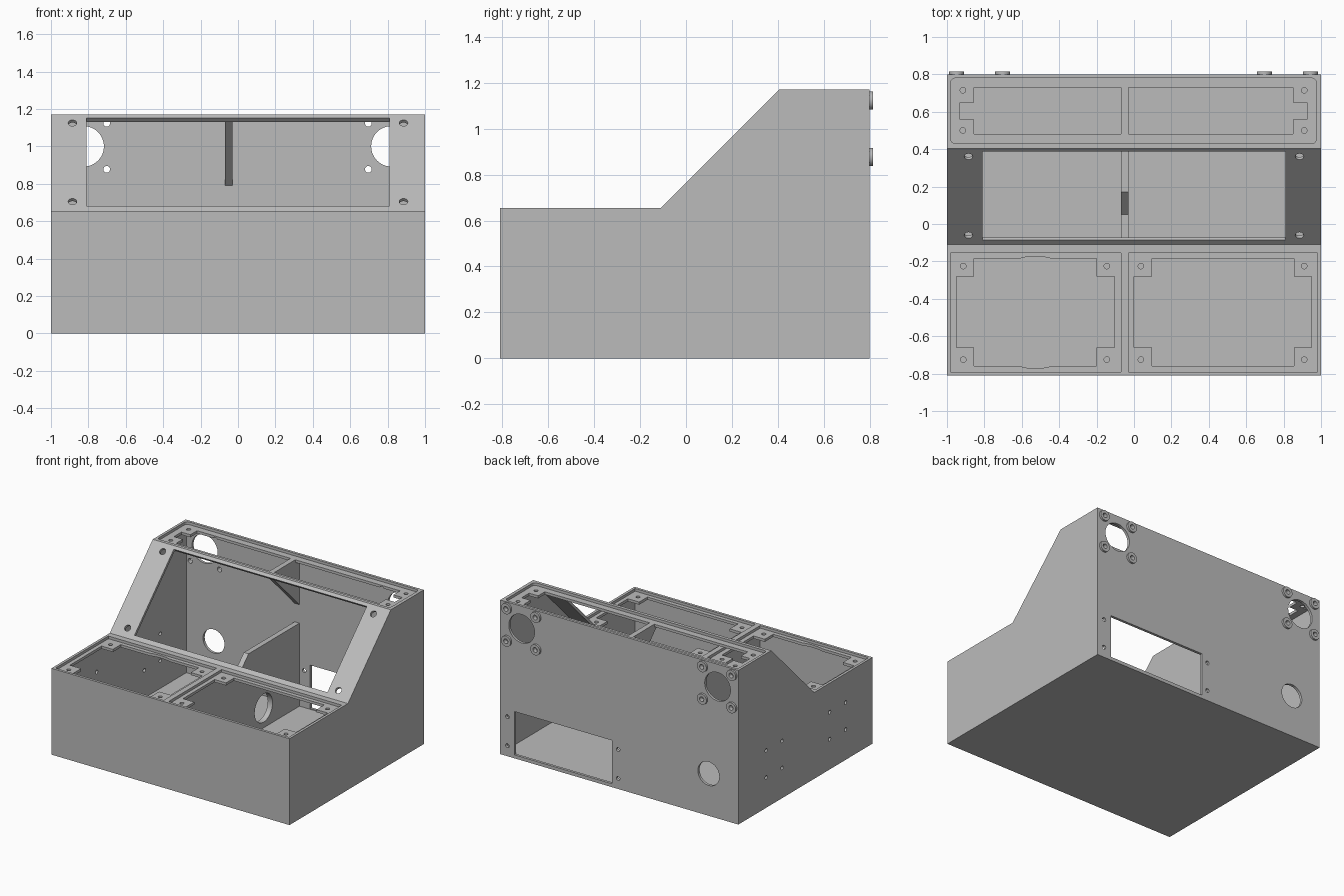
import bpy, bmesh, math
from mathutils import Vector

if "Cube" in bpy.data.objects:
    bpy.data.objects.remove(bpy.data.objects["Cube"], do_unlink=True)

grey = bpy.data.materials.new("plain_grey")
grey.use_nodes = True
GREY = (0.5, 0.5, 0.5, 1)
grey.diffuse_color = GREY
grey.node_tree.nodes["Principled BSDF"].inputs["Base Color"].default_value = GREY

# Planes: origin, two in-plane directions, extrusion direction
R = math.sqrt(0.5)
PLANES = {
    "side": ((0, 0, 0), (0, 1, 0), (0, 0, 1), (1, 0, 0)),
    "back": ((0, 0, 0), (1, 0, 0), (0, 0, 1), (0, 1, 0)),
    "top": ((0, 0, 0), (1, 0, 0), (0, 1, 0), (0, 0, 1)),
    "slope": ((0, 0, 0.765), (1, 0, 0), (0, R, R), (0, -R, R)),
}


def prism(name, plane, pts, lo, hi):
    """Extrude an outline lying in a plane from lo to hi."""
    o, u, v, n = (Vector(a) for a in PLANES[plane])
    bm = bmesh.new()
    face = bm.faces.new([bm.verts.new(o + u * a + v * b + n * lo) for a, b in pts])
    new = bmesh.ops.extrude_face_region(bm, geom=[face])["geom"]
    bmesh.ops.translate(bm, vec=n * (hi - lo),
                        verts=[g for g in new if isinstance(g, bmesh.types.BMVert)])
    bmesh.ops.recalc_face_normals(bm, faces=bm.faces)
    mesh = bpy.data.meshes.new(name)
    bm.to_mesh(mesh)
    bm.free()
    mesh.materials.append(grey)
    obj = bpy.data.objects.new(name, mesh)
    bpy.context.collection.objects.link(obj)
    return obj


def rect(a0, a1, b0, b1):
    return [(a0, b0), (a1, b0), (a1, b1), (a0, b1)]


def circle(a, b, r, n=32):
    return [(a + r * math.cos(math.tau * i / n), b + r * math.sin(math.tau * i / n))
            for i in range(n)]


def rounded(a0, a1, b0, b1, r):
    pts = []
    for k, (a, b) in enumerate(rect(a0 + r, a1 - r, b0 + r, b1 - r)):
        for i in range(6):
            t = math.pi * (1 + k / 2 + i / 10)
            pts.append((a + r * math.cos(t), b + r * math.sin(t)))
    return pts


def cut(obj, plane, pts, lo, hi):
    cutter = prism("cutter", plane, pts, lo, hi)
    cutter.hide_render = True
    mod = obj.modifiers.new("cut", "BOOLEAN")
    mod.operation, mod.solver, mod.object = "DIFFERENCE", "EXACT", cutter
    bpy.context.view_layer.objects.active = obj
    bpy.ops.object.modifier_apply(modifier=mod.name)
    mesh = cutter.data
    bpy.data.objects.remove(cutter, do_unlink=True)
    bpy.data.meshes.remove(mesh)


# Hollow console body
LOW, HIGH = 0.655, 1.17
body = prism("console_body", "side", [(-0.81, 0), (-0.81, LOW), (-0.11, LOW),
             (0.405, HIGH), (0.80, HIGH), (0.80, 0)], -1, 1)
cut(body, "side", [(-0.79, 0.02), (-0.79, 0.615), (-0.122, 0.615),
    (0.393, 1.13), (0.78, 1.13), (0.78, 0.02)], -0.98, 0.98)

# Two front bays: shallow panel seat, cross-shaped opening, corner screw holes
for r0, r1, x0, x1 in ((-0.98, -0.07, -0.95, -0.105), (-0.03, 0.98, 0.0, 0.95)):
    cut(body, "top", rect(r0, r1, -0.79, -0.155), 0.635, 0.7)
    cut(body, "top", rect(x0, x1, -0.66, -0.28), 0.5, 0.7)
    cut(body, "top", rect(x0 + 0.095, x1 - 0.095, -0.76, -0.185), 0.5, 0.7)
    for x in (x0 + 0.037, x1 - 0.04):
        for y in (-0.725, -0.225):
            cut(body, "top", circle(x, y, 0.015, 16), 0.5, 0.7)
cut(body, "top", circle(-0.5275, -0.4725, 0.3, 64), 0.5, 0.7)

# Rear top bay
cut(body, "top", rounded(-0.98, 0.975, 0.43, 0.78, 0.025), 1.15, 1.2)
for x0, x1, n0, n1 in ((-0.855, -0.07, -0.93, -0.8), (-0.03, 0.85, 0.8, 0.925)):
    cut(body, "top", rect(x0, x1, 0.48, 0.73), 1.05, 1.2)
    cut(body, "top", rect(n0, n1, 0.56, 0.65), 1.05, 1.2)
for x in (-0.915, 0.91):
    for y in (0.5, 0.715):
        cut(body, "top", circle(x, y, 0.015, 16), 1.05, 1.2)

# Sloped panel opening and its screw holes
cut(body, "slope", rect(-0.81, 0.81, -0.085 / R, 0.387 / R), -0.1, 0.1)
for x in (-0.885, 0.885):
    for y in (-0.06, 0.36):
        cut(body, "slope", circle(x, y / R, 0.023, 20), -0.1, 0.1)

# Back wall: socket window with screw holes, cable hole
cut(body, "back", rect(0.06, 0.88, 0.026, 0.355), 0.7, 0.9)
for x in (0.01, 0.94):
    for z in (0.08, 0.3):
        cut(body, "back", circle(x, z, 0.015, 16), 0.7, 0.9)
cut(body, "back", circle(-0.75, 0.32, 0.09), 0.7, 0.9)

# Back wall: large ports, each with four raised screw bosses
for side, cx in (("right", -0.825), ("left", 0.82)):
    cut(body, "back", circle(cx, 1.0, 0.108, 48), 0.7, 0.9)
    for dx in (-0.123, 0.123):
        for dz in (-0.123, 0.123):
            x, z = cx + dx, 1.0 + dz
            cut(body, "back", circle(x, z, 0.018, 20), 0.7, 0.9)
            boss = prism(side + "_port_boss", "back", circle(x, z, 0.04), 0.8, 0.815)
            cut(boss, "back", circle(x, z, 0.018, 20), 0.7, 0.9)

# Screw holes in the right side wall
for y in (-0.486, -0.295, 0.276, 0.467):
    for z in (0.23, 0.435):
        cut(body, "side", circle(y, z, 0.014, 16), -1.1, -0.9)

# Inner divider with cable hole, and gusset under the rear top
divider = prism("lower_divider", "side", [(-0.795, 0.015), (-0.795, 0.63), (-0.125, 0.63),
                (-0.125, 0.53), (0.05, 0.53), (0.17, 0.65), (0.785, 0.65),
                (0.785, 0.015)], -0.07, -0.03)
cut(divider, "side", circle(0.35, 0.17, 0.107, 48), -0.2, 0.2)
prism("upper_gusset", "side", [(0.43, 1.14), (0.785, 1.14), (0.785, 0.785)], -0.07, -0.03)

for obj in bpy.context.collection.objects:
    if obj.type == "MESH" and obj.data.materials and obj.data.materials[0] == grey:
        bpy.ops.object.select_all(action="DESELECT")
        obj.select_set(True)
        bpy.context.view_layer.objects.active = obj
        bpy.ops.object.shade_smooth_by_angle(angle=math.radians(25))
